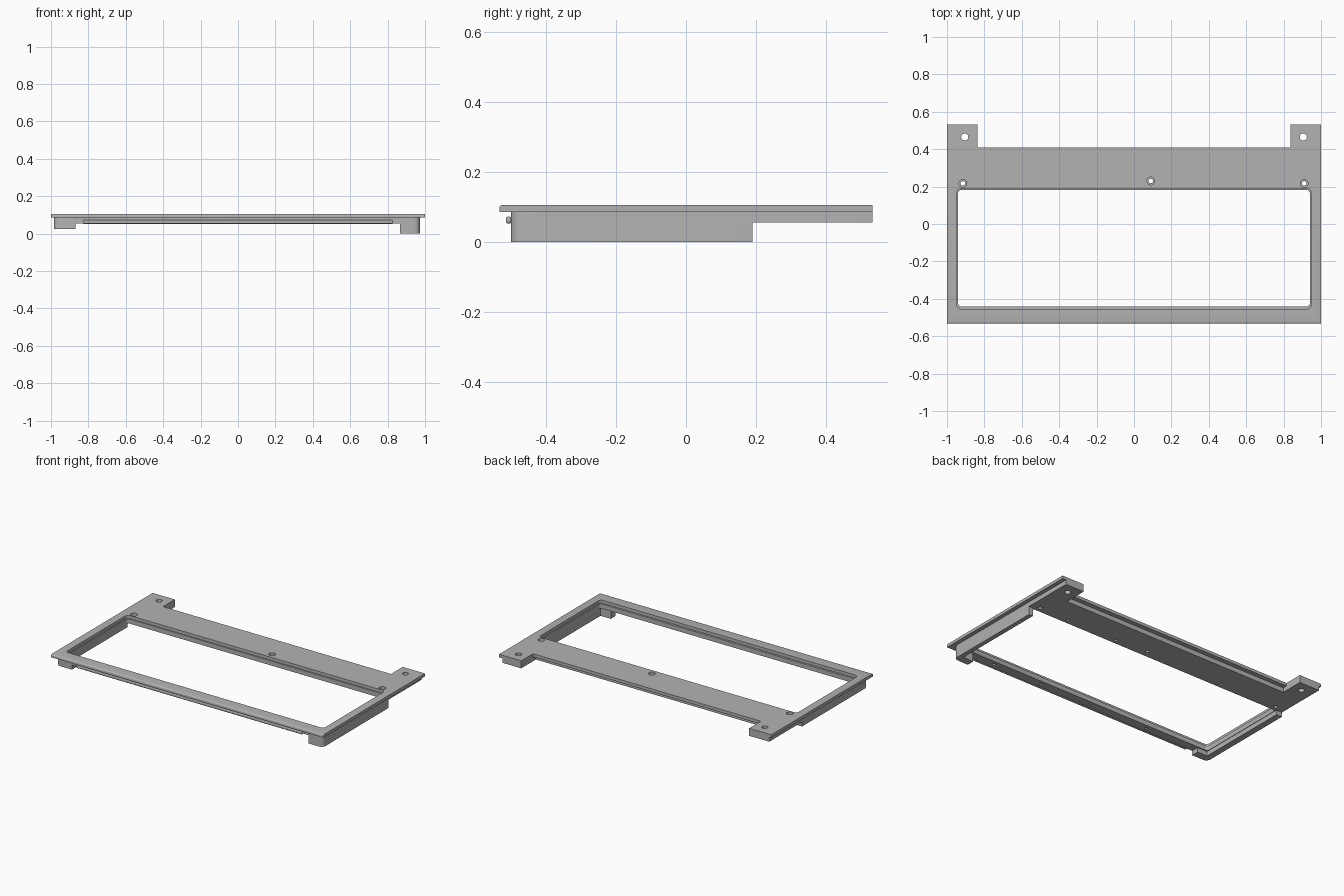
import bpy
import bmesh
from math import cos, sin, pi

cube = bpy.data.objects.get("Cube")
if cube:
    bpy.data.objects.remove(cube, do_unlink=True)

grey = bpy.data.materials.new("plain grey")
grey.use_nodes = True
grey.diffuse_color = (0.45, 0.45, 0.45, 1)
grey.node_tree.nodes["Principled BSDF"].inputs["Base Color"].default_value = (0.45, 0.45, 0.45, 1)


def prism(name, outline, z0, z1):
    """Extrude a counter-clockwise outline from z0 to z1."""
    bm = bmesh.new()
    face = bm.faces.new([bm.verts.new((x, y, z0)) for x, y in outline])
    top = bmesh.ops.extrude_face_region(bm, geom=[face])["geom"]
    for v in top:
        if isinstance(v, bmesh.types.BMVert):
            v.co.z = z1
    bmesh.ops.recalc_face_normals(bm, faces=bm.faces[:])
    mesh = bpy.data.meshes.new(name)
    bm.to_mesh(mesh)
    bm.free()
    mesh.materials.append(grey)
    ob = bpy.data.objects.new(name, mesh)
    bpy.context.collection.objects.link(ob)
    return ob


def rect(x0, x1, y0, y1, radii=(0, 0, 0, 0)):
    """Rectangle with a radius per corner: front left, front right, back right, back left."""
    pts = []
    corners = [(x0, y0, 1, 1), (x1, y0, -1, 1), (x1, y1, -1, -1), (x0, y1, 1, -1)]
    for i, ((x, y, sx, sy), r) in enumerate(zip(corners, radii)):
        if not r:
            pts.append((x, y))
            continue
        for k in range(7):
            a = pi + i * pi / 2 + k * pi / 12
            pts.append((x + sx * r + r * cos(a), y + sy * r + r * sin(a)))
    return pts


def circle(x, y, r, n=24):
    return [(x + r * cos(2 * pi * i / n), y + r * sin(2 * pi * i / n)) for i in range(n)]


def cut(ob, outline, z0, z1):
    cutter = prism("cutter", outline, z0, z1)
    cutter.hide_render = True
    mod = ob.modifiers.new("cut", 'BOOLEAN')
    mod.operation = 'DIFFERENCE'
    mod.solver = 'EXACT'
    mod.object = cutter
    bpy.context.view_layer.objects.active = ob
    bpy.ops.object.modifier_apply(modifier=mod.name)
    bpy.data.objects.remove(cutter, do_unlink=True)


def tabbed(x0, x1, front, back, tab_in, tab_back, r):
    """Panel outline with a tab at each back corner."""
    base = rect(x0, x1, front, tab_back, (r, r, 0, 0))
    return base[:-1] + [(tab_in, tab_back), (tab_in, back),
                        (-tab_in, back), (-tab_in, tab_back), base[-1]]


LIP, BODY = 0.085, 0.055

# Top plate, with its front edge rounded over
plate = prism("top_plate", tabbed(-1, 1, -0.533, 0.41, 0.837, 0.533, 0), LIP, 0.105)
bm = bmesh.new()
bm.from_mesh(plate.data)
front = [e for e in bm.edges if all(v.co.y < -0.53 for v in e.verts)
         and abs(e.verts[0].co.x - e.verts[1].co.x) > 1 and e.verts[0].co.z > 0.1]
bmesh.ops.bevel(bm, geom=front, offset=0.009, segments=4, profile=0.5, affect='EDGES')
bm.to_mesh(plate.data)
bm.free()
cut(plate, rect(-0.947, 0.947, -0.455, 0.191, (0.022,) * 4), 0, 0.2)

# Inset body under the plate
body = prism("inset_body", tabbed(-0.985, 0.973, -0.5, 0.38, 0.837, 0.533, 0.03), BODY, LIP)
cut(body, rect(-0.94, 0.94, -0.442, 0.183, (0.018,) * 4), 0, 0.2)

# Through holes in the tabs and stepped screw holes behind the opening
for x in (-0.905, 0.905):
    for ob in (plate, body):
        cut(ob, circle(x, 0.465, 0.019), 0, 0.2)
for x, y in ((-0.915, 0.217), (0.91, 0.217), (0.09, 0.23)):
    cut(plate, circle(x, y, 0.021), 0, 0.2)
    cut(body, circle(x, y, 0.012), 0, 0.2)

# Blind pilot holes in the underside
for x in (-0.49, 0.32, 0.69):
    for y in (0.215, -0.473):
        cut(body, circle(x, y, 0.009, 16), 0, 0.075)

# Side walls with front corner feet
right_wall = rect(0.943, 0.973, -0.5, 0.19, (0, 0.03, 0, 0))
left_wall = rect(-0.985, -0.943, -0.5, 0.19, (0.03, 0, 0, 0))
# Each foot turns the wall inward at the front
right_foot = [(0.867, -0.5)] + right_wall[1:-1] + [(0.943, 0.19), (0.943, -0.45), (0.867, -0.45)]
left_foot = left_wall[:7] + [(-0.87, -0.5), (-0.87, -0.45), (-0.943, -0.45),
                             (-0.943, 0.19), (-0.985, 0.19)]
prism("left_side_wall", right_foot, 0, BODY)
prism("right_side_wall", left_foot, 0.025, BODY)

# Rounded bead along the front of the body
bead = prism("front_bead", rect(-0.83, 0.83, -0.514, -0.499), BODY - 0.003, 0.072)
bevel = bead.modifiers.new("round", 'BEVEL')
bevel.width = 0.006
bevel.segments = 3

# Smooth the round walls, keep every hard edge
for ob in list(bpy.context.scene.objects):
    if ob.type == 'MESH' and ob.data.materials and ob.data.materials[0] == grey:
        bpy.ops.object.select_all(action='DESELECT')
        ob.select_set(True)
        bpy.context.view_layer.objects.active = ob
        bpy.ops.object.shade_smooth_by_angle(angle=0.6)
